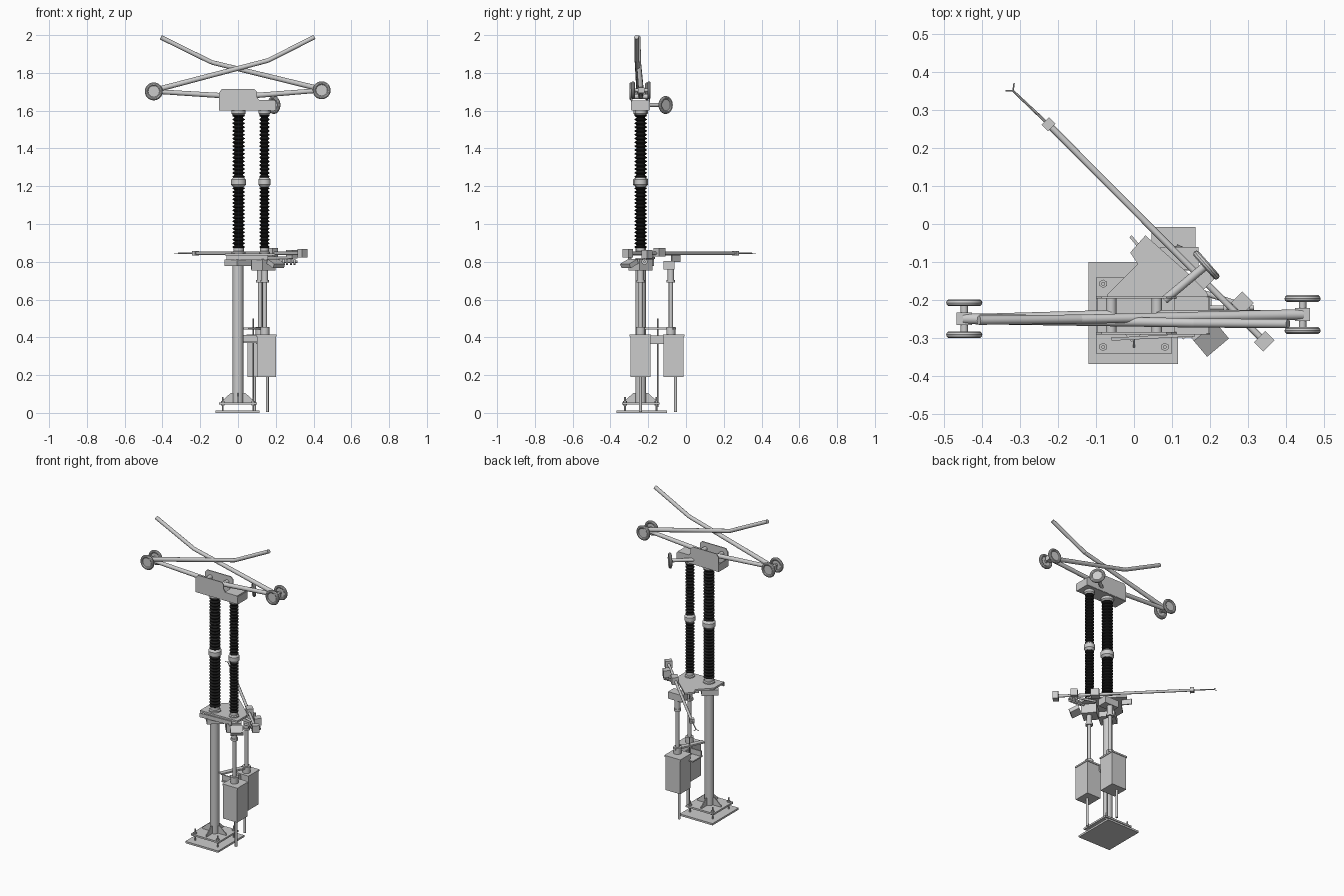
import bpy, bmesh, math
from mathutils import Vector, Matrix

if "Cube" in bpy.data.objects:
    bpy.data.objects.remove(bpy.data.objects["Cube"])

Y = -0.24          # centre line of column and insulators
dark = bpy.data.materials.new("insulator_black")
dark.diffuse_color = (0.012, 0.012, 0.012, 1)
dark.use_nodes = True
dark.node_tree.nodes["Principled BSDF"].inputs["Base Color"].default_value = dark.diffuse_color


def finish(name, bm, smooth=False, mat=None):
    bmesh.ops.recalc_face_normals(bm, faces=bm.faces)
    me = bpy.data.meshes.new(name)
    bm.to_mesh(me)
    bm.free()
    ob = bpy.data.objects.new(name, me)
    bpy.context.collection.objects.link(ob)
    if mat:
        me.materials.append(mat)
    if smooth:
        bpy.ops.object.select_all(action='DESELECT')
        ob.select_set(True)
        bpy.context.view_layer.objects.active = ob
        bpy.ops.object.shade_smooth_by_angle(angle=math.radians(35))
    return ob


def box(name, c, s, rz=0, rx=0):
    bm = bmesh.new()
    m = (Matrix.Translation(c) @ Matrix.Rotation(math.radians(rz), 4, 'Z')
         @ Matrix.Rotation(math.radians(rx), 4, 'X') @ Matrix.Diagonal((*s, 1)))
    bmesh.ops.create_cube(bm, size=1, matrix=m)
    return finish(name, bm)


def span(name, x, y, z):
    lo, hi = Vector((x[0], y[0], z[0])), Vector((x[1], y[1], z[1]))
    return box(name, (lo + hi) / 2, hi - lo)


def rod(name, a, b, r, r2=None, seg=16):
    a, b = Vector(a), Vector(b)
    d = b - a
    bm = bmesh.new()
    m = Matrix.Translation((a + b) / 2) @ d.to_track_quat('Z', 'Y').to_matrix().to_4x4()
    bmesh.ops.create_cone(bm, cap_ends=True, segments=seg, radius1=r,
                          radius2=r if r2 is None else r2, depth=d.length, matrix=m)
    return finish(name, bm, True)


def pipe(name, x, y, z0, z1, r, seg=16):
    return rod(name, (x, y, z0), (x, y, z1), r, seg=seg)


def lathe(name, profile, c, axis=(0, 0, 1), closed=False, seg=24, mat=None):
    """Spin (radius, height) points about an axis through c."""
    m = Matrix.Translation(c) @ Vector(axis).to_track_quat('Z', 'Y').to_matrix().to_4x4()
    bm = bmesh.new()
    rings = [[bm.verts.new(m @ Vector((r * math.cos(k * math.tau / seg), r * math.sin(k * math.tau / seg), h)))
              for k in range(seg)] for r, h in profile]
    pairs = list(zip(rings, rings[1:] + ([rings[0]] if closed else [])))
    if not closed:
        pairs = pairs[:len(rings) - 1]
        bm.faces.new(rings[0])
        bm.faces.new(rings[-1])
    for p, q in pairs:
        for k in range(seg):
            bm.faces.new((p[k], p[(k + 1) % seg], q[(k + 1) % seg], q[k]))
    return finish(name, bm, True, mat)


def extrude(name, pts, offset):
    bm = bmesh.new()
    f = bm.faces.new([bm.verts.new(p) for p in pts])
    g = bmesh.ops.extrude_face_region(bm, geom=[f])
    bmesh.ops.translate(bm, vec=offset, verts=[v for v in g['geom'] if isinstance(v, bmesh.types.BMVert)])
    return finish(name, bm)


def corona_ring(name, c, axis, R=0.038, r=0.0095):
    prof = [(R + r * math.cos(t * math.tau / 10), r * math.sin(t * math.tau / 10)) for t in range(10)]
    lathe(name, prof, c, axis, closed=True, seg=32)
    a = Vector(axis).normalized() * 0.003
    rod(name + "_web", Vector(c) - a, Vector(c) + a, R - 0.004, seg=32)


# Base: ground plate, raised foot plate, anchor bolts, gussets, column
span("ground_plate", (-0.12, 0.115), (-0.368, -0.1), (0, 0.012))
span("foot_plate", (-0.1, 0.1), (-0.34, -0.14), (0.045, 0.056))
for sx in (-1, 1):
    for sy in (-1, 1):
        x, y = sx * 0.081, Y + sy * 0.083
        pipe("anchor_bolt", x, y, 0.01, 0.085, 0.005, 10)
        for z in (0.038, 0.056):
            pipe("anchor_nut", x, y, z, z + 0.008, 0.011, 6)
for k in range(4):
    a = math.radians(90 * k)
    d, n = Vector((math.cos(a), math.sin(a), 0)), Vector((-math.sin(a), math.cos(a), 0)) * 0.006
    o = Vector((0, Y, 0)) - n / 2
    extrude("base_gusset", [o + d * r + Vector((0, 0, z)) for r, z in
                            ((0.02, 0.056), (0.085, 0.056), (0.085, 0.064), (0.04, 0.104), (0.02, 0.104))], n)
pipe("column", 0, Y, 0.056, 0.82, 0.028, 24)
box("column_head", (0, Y, 0.795), (0.1, 0.1, 0.035), 40)

# Mounting plate carrying the insulators
plate = [(-0.07, -0.29), (-0.07, -0.185), (0.01, -0.105), (-0.01, -0.075), (0.03, -0.03),
         (0.165, -0.15), (0.195, -0.185), (0.195, -0.285)]
extrude("mounting_plate", [(x, y, 0.832) for x, y in plate], Vector((0, 0, 0.012)))
box("plate_lip_rear", (0.01, -0.055, 0.817), (0.008, 0.06, 0.035), 40)
box("plate_lip_front", (0.05, -0.297, 0.822), (0.22, 0.008, 0.026), 3)
box("limit_box", (0.2, -0.3, 0.79), (0.075, 0.06, 0.025), 40, 25)
box("drive_box", (0.135, -0.24, 0.785), (0.09, 0.09, 0.06), 40)
box("ground_drive_box", (0.12, -0.09, 0.782), (0.1, 0.06, 0.045))

# Two insulator stacks with ribbed sheds
def insulator(name, x, R):
    for z0, z1 in ((0.87, 1.2), (1.242, 1.585)):
        n = 17
        h = (z1 - z0) / n
        prof = []
        for k in range(n):
            z = z0 + k * h
            prof += [(R * 0.68, z), (R, z + h * 0.35), (R, z + h * 0.5), (R * 0.68, z + h * 0.85)]
        lathe(name + "_sheds", prof + [(R * 0.68, z1)], (x, Y, 0), mat=dark)
    lathe(name + "_joint", [(R * .85, 1.195), (R * .95, 1.2), (R * 1.2, 1.208), (R * 1.2, 1.235),
                            (R * .95, 1.243), (R * .85, 1.25)], (x, Y, 0))
    lathe(name + "_foot", [(R * 1.1, 0.842), (R * 1.1, 0.852), (R * .85, 0.856), (R * .85, 0.874)], (x, Y, 0))
    lathe(name + "_cap", [(R * .85, 1.575), (R * 1.15, 1.585), (R * 1.15, 1.605)], (x, Y, 0))

insulator("main_insulator", 0.003, 0.033)
insulator("drive_insulator", 0.14, 0.027)

# Contact head: open channel with humped side plates
side = [(-0.1, 1.603), (-0.1, 1.695), (-0.085, 1.715), (0.085, 1.715), (0.1, 1.7), (0.1, 1.672),
        (0.112, 1.656), (0.19, 1.656), (0.2, 1.646), (0.2, 1.603)]
for y in (-0.29, -0.196):
    extrude("head_side", [(x, y, z) for x, z in side], Vector((0, 0.006, 0)))
span("head_floor", (-0.1, 0.2), (-0.288, -0.192), (1.601, 1.612))
span("head_end_left", (-0.1, -0.094), (-0.288, -0.192), (1.603, 1.65))
span("head_end_right", (0.194, 0.2), (-0.288, -0.192), (1.603, 1.65))
span("head_deck", (0.105, 0.196), (-0.288, -0.192), (1.648, 1.655))
for x in (-0.06, 0.06):
    rod("arm_pivot", (x, -0.288, 1.675), (x, -0.192, 1.675), 0.014)

# Scissor arms with paired corona rings at each elbow
def arms(s, x, y, z, mid, tip):
    rod("lower_arm", (s * 0.06, Y, 1.678), (s * x, y, z), 0.014, 0.012)
    rod("upper_arm", (s * x, y, z + 0.005), mid, 0.014, 0.012)
    rod("upper_arm_tip", mid, tip, 0.012)
    box("elbow_block", (s * x, y, z), (0.04, 0.034, 0.03))
    rod("elbow_axle", (s * x, y - 0.045, z), (s * x, y + 0.045, z), 0.01)
    for d in (-0.042, 0.042):
        corona_ring("elbow_ring", (s * x, y + d, z), (0, 1, 0))

arms(-1, 0.446, -0.249, 1.702, (0.16, -0.26, 1.866), (0.405, -0.262, 1.99))
arms(1, 0.443, -0.238, 1.708, (-0.14, -0.25, 1.856), (-0.408, -0.253, 1.988))
rod("side_ring_stem", (0.08, -0.2, 1.63), (0.19, -0.108, 1.63), 0.011)
corona_ring("side_ring", (0.19, -0.108, 1.63), (0.75, 0.66, 0))

# Swinging earthing rod with fork tip, clamps and counterweight
def along(t, z=0.845):
    return Vector((-0.225, 0.262, z)).lerp(Vector((0.342, -0.308, z)), t)

rod("earthing_rod", along(0), along(1), 0.0085)
box("rod_end_block", along(0), (0.024, 0.028, 0.026), -45)
box("counterweight", along(1), (0.034, 0.042, 0.046), -45)
rod("earthing_contact", along(0), (-0.318, 0.35, 0.845), 0.004, 0.003, 8)
for p in ((-0.338, 0.35), (-0.315, 0.37)):
    rod("contact_fork", (-0.318, 0.35, 0.845), (*p, 0.845), 0.002, seg=8)
box("rod_clamp", (0.285, -0.207, 0.84), (0.042, 0.042, 0.045), -45)
box("rod_bearing", (0.18, -0.14, 0.85), (0.05, 0.04, 0.045), -45)
rod("bearing_shaft", (0.15, -0.17, 0.82), (0.29, -0.215, 0.82), 0.007)
for k in range(4):
    x = 0.235 + 0.02 * k
    rod("balance_spring", (x, -0.22, 0.8), (x + 0.01, -0.22, 0.8), 0.016)
rod("spring_core", (0.2, -0.22, 0.8), (0.315, -0.22, 0.8), 0.006)

# Drive cabinets, conduits and drive shafts
for name, x, y, sx, top, lx in (("rear", (0.05, 0.157), (-0.118, -0.012), 0.117, 0.76, 0.087),
                                ("front", (0.1, 0.2), (-0.294, -0.188), 0.142, 0.76, 0.155)):
    cy = (y[0] + y[1]) / 2
    py = -0.08 if name == "rear" else -0.24
    span(name + "_cabinet", x, y, (0.19, 0.405))
    span(name + "_cabinet_lid", (x[0] - .004, x[1] + .004), (y[0] - .004, y[1] + .004), (0.405, 0.415))
    pipe(name + "_conduit", lx, -0.055 if name == "rear" else cy, 0.005, 0.195, 0.008)
    pipe(name + "_shaft", sx, py, 0.41, top, 0.0115)
    pipe(name + "_shaft_flange", sx, py, 0.415, 0.455, 0.024)
    pipe(name + "_shaft_coupling", sx, py, 0.69, top, 0.017)
    pipe(name + "_coupling_collar", sx, py, 0.69, 0.704, 0.022)
span("cabinet_bracket", (0.02, 0.11), (-0.2, -0.1), (0.37, 0.378))
span("cabinet_bracket_web", (0.02, 0.11), (-0.19, -0.182), (0.37, 0.412))
span("cabinet_link", (0.095, 0.103), (-0.19, -0.11), (0.365, 0.41))
box("shaft_guide", (0.085, -0.15, 0.446), (0.03, 0.2, 0.01), -25)
pipe("signal_rod", 0.08, -0.15, 0.03, 0.5, 0.004, 8)
